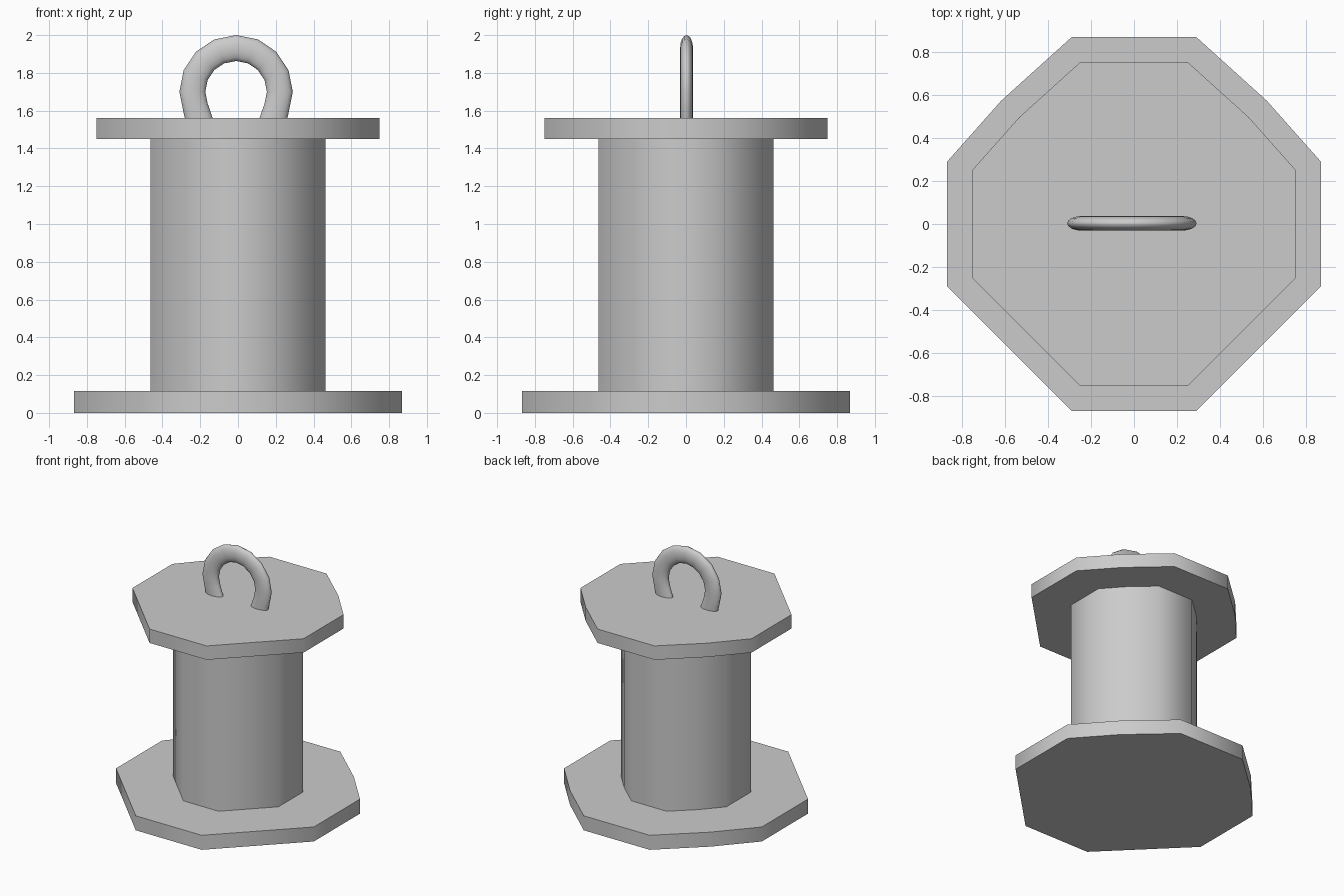
import bpy
import bmesh
from math import sin, cos, radians, pi

cube = bpy.data.objects.get("Cube")
if cube:
    bpy.data.objects.remove(cube, do_unlink=True)

GREY = (0.6, 0.6, 0.6, 1.0)
metal = bpy.data.materials.new("grey metal")
metal.use_nodes = True
metal.diffuse_color = GREY
metal.node_tree.nodes["Principled BSDF"].inputs["Base Color"].default_value = GREY


def finish(name, bm):
    bmesh.ops.recalc_face_normals(bm, faces=bm.faces)
    mesh = bpy.data.meshes.new(name)
    bm.to_mesh(mesh)
    bm.free()
    mesh.materials.append(metal)
    obj = bpy.data.objects.new(name, mesh)
    bpy.context.collection.objects.link(obj)
    bpy.ops.object.select_all(action="DESELECT")
    obj.select_set(True)
    bpy.context.view_layer.objects.active = obj
    bpy.ops.object.shade_smooth_by_angle(angle=radians(50))
    return obj


def skin(bm, rings):
    # Bridge successive rings of vertices and cap both ends
    for a, b in zip(rings, rings[1:]):
        n = len(a)
        for i in range(n):
            j = (i + 1) % n
            bm.faces.new((a[i], a[j], b[j], b[i]))
    bm.faces.new(rings[0])
    bm.faces.new(rings[-1])


def slab(name, r, z0, z1):
    # Chamfered square, its two rear chamfers slightly bowed out
    c = r / 3
    bow_x, bow_y = r * 0.71, r * 0.66
    outline = [(-c, -r), (c, -r), (r, -c), (r, c), (bow_x, bow_y),
               (c, r), (-c, r), (-bow_x, bow_y), (-r, c), (-r, -c)]
    bm = bmesh.new()
    skin(bm, [[bm.verts.new((x, y, z)) for x, y in outline] for z in (z0, z1)])
    return finish(name, bm)


slab("base_flange", 0.867, 0.0, 0.115)
slab("drum", 0.463, 0.115, 1.45)
slab("top_flange", 0.75, 1.45, 1.56)

# Lifting loop: flattened tube swept over an open arc, ends standing on the top
CX, CZ, CY = -0.01, 1.70, 0.003
SIDES = 16


def section(bm, inner, outer):
    # Oval section spanning from an inner to an outer point
    mx, mz = (inner[0] + outer[0]) / 2, (inner[1] + outer[1]) / 2
    dx, dz = (outer[0] - inner[0]) / 2, (outer[1] - inner[1]) / 2
    ring = []
    for k in range(SIDES):
        t = 2 * pi * k / SIDES
        ring.append(bm.verts.new((CX + mx + dx * cos(t), CY + 0.034 * sin(t),
                                  CZ + mz + dz * cos(t))))
    return ring


bm = bmesh.new()
foot = -0.145
rings = [section(bm, (0.122, foot), (0.27, foot))]
for i in range(-1, 10):
    a = pi * i / 8
    rings.append(section(bm, (0.163 * cos(a), 0.163 * sin(a)),
                         (0.3 * cos(a), 0.3 * sin(a))))
rings.append(section(bm, (-0.122, foot), (-0.27, foot)))
skin(bm, rings)
finish("lifting_loop", bm)
